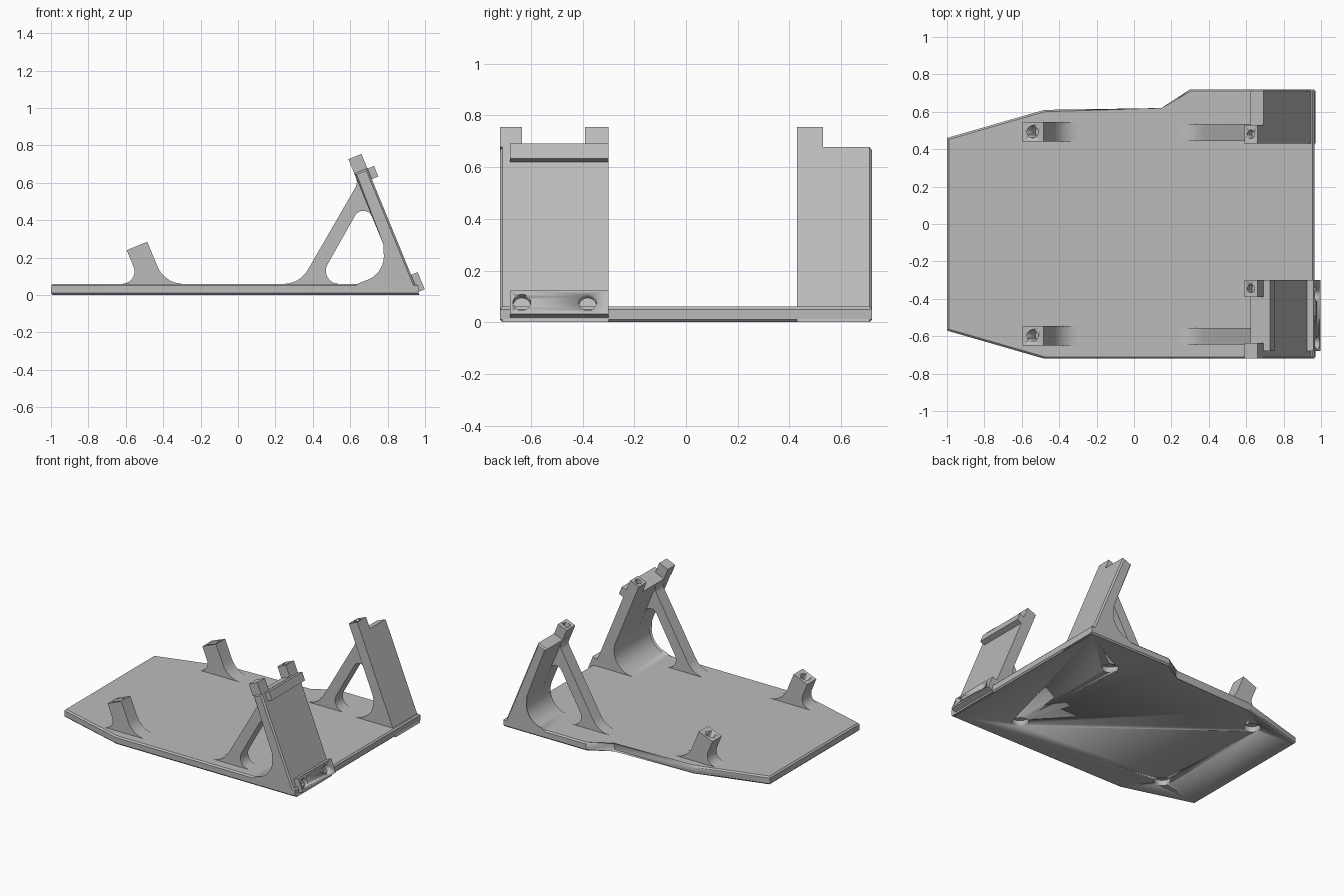
import bpy, bmesh, math
from mathutils import Vector

cube = bpy.data.objects.get("Cube")
if cube:
    bpy.data.objects.remove(cube, do_unlink=True)

grey = bpy.data.materials.new("plain grey")
grey.use_nodes = True
COLOR = (0.5, 0.5, 0.5, 1)
grey.diffuse_color = COLOR
grey.node_tree.nodes["Principled BSDF"].inputs["Base Color"].default_value = COLOR

# Leaning direction of supports in the xz plane
UP = Vector((-0.38, 0.925)).normalized()
OUT = Vector((UP.y, -UP.x))
FOOT = Vector((0.97, 0))
THICK = 0.075
SLAB_LEN, POST_LEN = 0.733, 0.816


def lean(s, d):
    """Point s along the slab slope and d outward from its outer face."""
    return tuple(FOOT + UP * s + OUT * d)


def rounded(points, steps=10):
    """Replace every corner that has a radius by an arc."""
    result = []
    for i, p in enumerate(points):
        c = Vector(p[:2])
        if len(p) < 3:
            result.append(c)
            continue
        a = (Vector(points[i - 1][:2]) - c).normalized()
        b = (Vector(points[(i + 1) % len(points)][:2]) - c).normalized()
        half = a.angle(b) / 2
        center = c + (a + b).normalized() * (p[2] / math.sin(half))
        start = c + a * (p[2] / math.tan(half)) - center
        end = c + b * (p[2] / math.tan(half)) - center
        sweep = math.pi - 2 * half
        for k in range(steps + 1):
            t = k / steps
            arc = (start * math.sin((1 - t) * sweep) + end * math.sin(t * sweep)) / math.sin(sweep)
            result.append(center + arc)
    return result


def finish(name, bm, helper=False):
    bmesh.ops.recalc_face_normals(bm, faces=bm.faces)
    mesh = bpy.data.meshes.new(name)
    bm.to_mesh(mesh)
    bm.free()
    mesh.materials.append(grey)
    mesh.polygons.foreach_set("use_smooth", [True] * len(mesh.polygons))
    mesh.set_sharp_from_angle(angle=math.radians(30))
    obj = bpy.data.objects.new(name, mesh)
    bpy.context.collection.objects.link(obj)
    if helper:
        obj.hide_render = True
        obj.hide_viewport = True
        obj.display_type = 'WIRE'
    return obj


def extrude(name, points, lo, hi, axis, chamfer_at=()):
    """Prism along y (xz profile) or z (xy outline), chamfered at chosen ends."""
    bm = bmesh.new()
    place = (lambda p, h: (p[0], h, p[1])) if axis == 1 else (lambda p, h: (p[0], p[1], h))
    low = [bm.verts.new(place(p, lo)) for p in points]
    high = [bm.verts.new(place(p, hi)) for p in points]
    bm.faces.new(low)
    bm.faces.new(high)
    for i in range(len(points)):
        bm.faces.new((low[i - 1], low[i], high[i], high[i - 1]))
    edges = [e for e in bm.edges for h in chamfer_at
             if all(abs(v.co[axis] - h) < 1e-5 for v in e.verts)]
    if edges:
        bmesh.ops.bevel(bm, geom=edges, offset=0.01, segments=1, affect='EDGES')
    return finish(name, bm)


def drill(obj, center, direction, radius, depth):
    """Blind round hole starting at center and going along direction."""
    direction = Vector(direction).normalized()
    bm = bmesh.new()
    bmesh.ops.create_cone(bm, cap_ends=True, segments=32, radius1=radius,
                          radius2=radius, depth=depth * 2)
    rot = direction.to_track_quat('Z', 'Y').to_matrix().to_4x4()
    bmesh.ops.transform(bm, matrix=rot, verts=bm.verts)
    bmesh.ops.translate(bm, vec=Vector(center), verts=bm.verts)
    cutter = finish(obj.name + "_hole_cutter", bm, helper=True)
    mod = obj.modifiers.new("hole", 'BOOLEAN')
    mod.operation = 'DIFFERENCE'
    mod.solver = 'EXACT'
    mod.object = cutter


# Base plate with screw recesses underneath
outline = [(-1, -0.57), (-0.48, -0.72), (0.965, -0.72), (0.965, 0.72),
           (0.30, 0.72), (0.15, 0.61), (-0.48, 0.61), (-1, 0.46)]
plate = extrude("base_plate", outline, 0, 0.06, 2, (0, 0.06))
for x in (-0.645, 0.575):
    for y in (-0.48, 0.44):
        drill(plate, (x, y, 0), (0, 0, 1), 0.055, 0.04)

# Leaning slabs with a large fillet into the plate
slab_profile = rounded([tuple(FOOT), lean(SLAB_LEN, 0), lean(SLAB_LEN, -THICK),
                        (0.864, 0.06, 0.15), (0.62, 0.06), (0.62, 0.02)])
extrude("front_slab", slab_profile, -0.72, -0.30, 1, (-0.72,))
extrude("back_slab", slab_profile, 0.43, 0.72, 1, (0.72,))

# Diagonal struts
strut_profile = rounded([(0.20, 0.03), (0.20, 0.06), (0.33, 0.06, 0.15),
                         (0.642, 0.60, 0.06), (0.622, 0.648), (0.66, 0.66),
                         (0.82, 0.28), (0.779, 0.267), (0.677, 0.515, 0.05),
                         (0.42, 0.06, 0.07), (0.65, 0.06), (0.65, 0.03)])
extrude("front_strut", strut_profile, -0.645, -0.555, 1)
extrude("back_strut", strut_profile, 0.445, 0.535, 1)

# Posts on top of the slabs
post_profile = [lean(SLAB_LEN - 0.001, 0), lean(POST_LEN, 0),
                lean(POST_LEN, -THICK), lean(SLAB_LEN - 0.001, -THICK)]
top = lean(POST_LEN, -THICK / 2)
for name, lo, hi, hole in (("front_outer_post", -0.72, -0.635, False),
                           ("front_inner_post", -0.39, -0.30, True),
                           ("back_post", 0.43, 0.53, True)):
    post = extrude(name, post_profile, lo, hi, 1)
    if hole:
        drill(post, (top[0], (lo + hi) / 2, top[1]), (UP.x, 0, UP.y), 0.022, 0.07)

# Clamp bars on the outer face of the front slab
for name, s0, s1 in (("upper_bar", 0.67, 0.731), ("lower_bar", 0.018, 0.117)):
    bar = extrude(name, [lean(s0, -0.01), lean(s0, 0.038),
                         lean(s1, 0.038), lean(s1, -0.01)], -0.68, -0.30, 1)
    if name == "lower_bar":
        mid = lean((s0 + s1) / 2, 0.038)
        for y in (-0.635, -0.38):
            drill(bar, (mid[0], y, mid[1]), (OUT.x, 0, OUT.y), 0.034, 0.04)

# Short leaning pegs with flared feet
peg_profile = rounded([(-0.63, 0.03), (-0.63, 0.06), (-0.521, 0.06, 0.066),
                       (-0.595, 0.24), (-0.485, 0.285), (-0.3925, 0.06, 0.15),
                       (-0.28, 0.06), (-0.28, 0.03)])
for name, lo, hi in (("front_peg", -0.65, -0.545), ("back_peg", 0.44, 0.545)):
    peg = extrude(name, peg_profile, lo, hi, 1)
    drill(peg, (-0.543, (lo + hi) / 2, 0.262), (UP.x, 0, UP.y), 0.032, 0.12)
